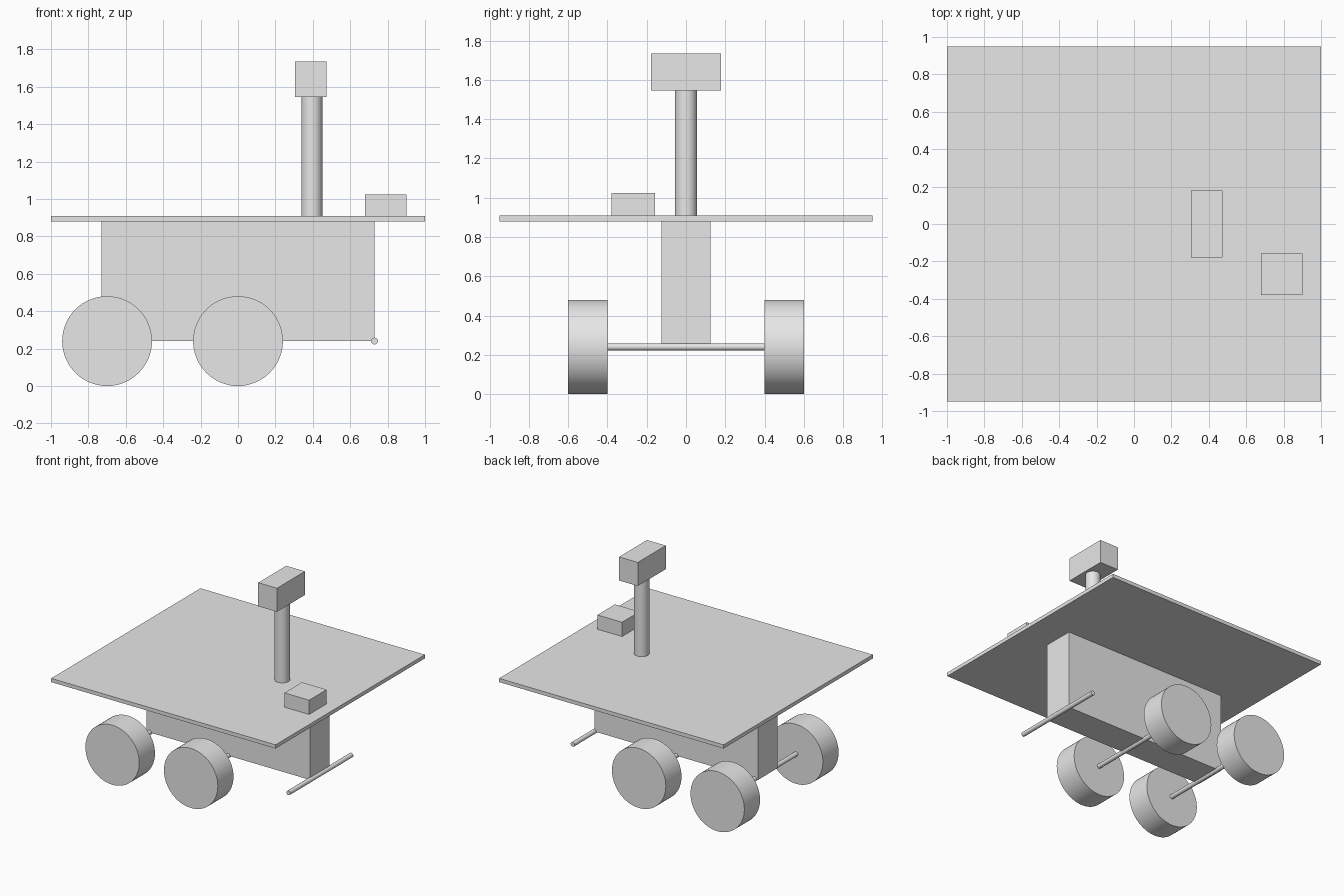
import bpy
import math
from mathutils import Vector

cube = bpy.data.objects.get("Cube")
if cube:
    bpy.data.objects.remove(cube, do_unlink=True)

grey = bpy.data.materials.new("plain grey")
grey.use_nodes = True
grey.diffuse_color = (0.8, 0.8, 0.8, 1)
grey.node_tree.nodes["Principled BSDF"].inputs["Base Color"].default_value = grey.diffuse_color


def box(name, low, high):
    """Box spanning two opposite corners."""
    low, high = Vector(low), Vector(high)
    bpy.ops.mesh.primitive_cube_add(size=1, location=(low + high) / 2)
    obj = bpy.context.object
    obj.name = name
    obj.scale = high - low
    bpy.ops.object.transform_apply(location=False, rotation=False, scale=True)
    obj.data.materials.append(grey)


def cylinder(name, radius, length, centre, along_y=False):
    """Smooth-sided cylinder, upright or lying along y."""
    bpy.ops.mesh.primitive_cylinder_add(
        vertices=64, radius=radius, depth=length, location=centre,
        rotation=(math.pi / 2 if along_y else 0, 0, 0))
    obj = bpy.context.object
    obj.name = name
    obj.data.materials.append(grey)
    bpy.ops.object.shade_smooth_by_angle(angle=math.radians(30))


# Chassis and deck
wheel_radius = 0.24
deck_top = 0.91
box("body", (-0.73, -0.125, wheel_radius), (0.73, 0.125, 0.88))
box("deck_panel", (-1, -0.95, 0.88), (1, 0.95, deck_top))

# Mast with camera head, and the small deck box
cylinder("mast", 0.056, 0.64, (0.395, 0, deck_top + 0.32))
box("mast_head", (0.305, -0.178, 1.545), (0.472, 0.178, 1.735))
box("deck_box", (0.68, -0.38, deck_top), (0.90, -0.157, 1.025))

# Three axles; the foremost one carries no wheels
for name, x in (("rear", -0.70), ("middle", 0), ("front", 0.73)):
    cylinder(name + "_axle", 0.018, 0.8, (x, 0, wheel_radius), True)
    if name != "front":
        for side, sign in (("left", 1), ("right", -1)):
            cylinder(f"{name}_{side}_wheel", wheel_radius, 0.2,
                     (x, sign * 0.5, wheel_radius), True)
